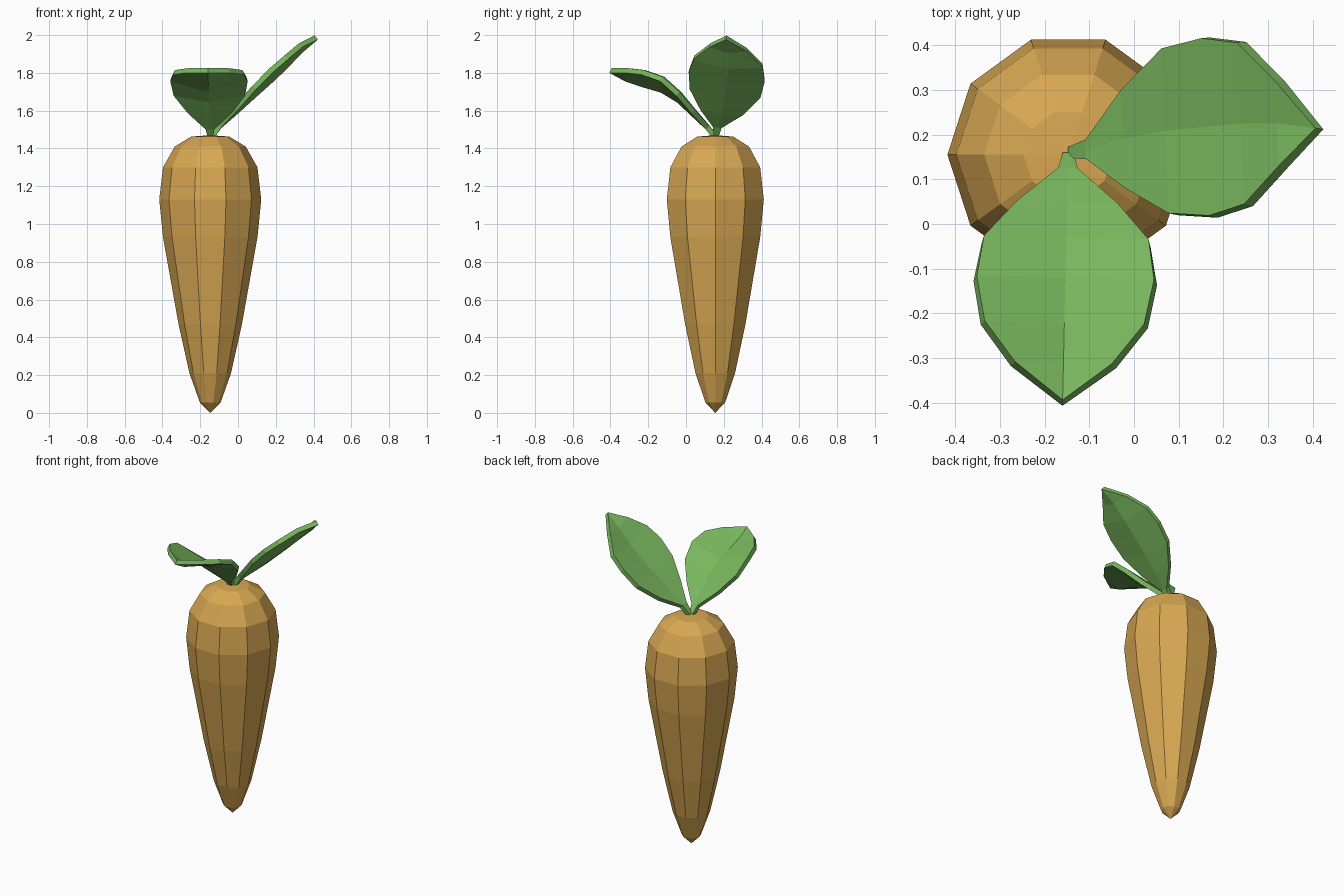
import bpy, bmesh
from math import cos, sin, pi, radians

if "Cube" in bpy.data.objects:
    bpy.data.objects.remove(bpy.data.objects["Cube"])

CX, CY = -0.147, 0.155   # root axis


def make_object(name, bm, color):
    mesh = bpy.data.meshes.new(name)
    bm.to_mesh(mesh)
    bm.free()
    obj = bpy.data.objects.new(name, mesh)
    bpy.context.collection.objects.link(obj)
    mat = bpy.data.materials.new(name + "_color")
    mat.diffuse_color = color
    mat.use_nodes = True
    mat.node_tree.nodes["Principled BSDF"].inputs["Base Color"].default_value = mat.diffuse_color
    mesh.materials.append(mat)
    return obj


def make_root():
    # Ten-sided lathe: (radius, height), closed by a point at each end
    profile = [(0.055, 0.055), (0.11, 0.21), (0.168, 0.47), (0.25, 0.93),
               (0.27, 1.13), (0.25, 1.30), (0.188, 1.41), (0.1, 1.463)]
    n = 10
    bm = bmesh.new()
    rings = [[bm.verts.new((CX + r * cos(2 * pi * i / n), CY + r * sin(2 * pi * i / n), z))
              for i in range(n)] for r, z in profile]
    bottom = bm.verts.new((CX, CY, 0.0))
    top = bm.verts.new((CX, CY, 1.47))
    for i in range(n):
        j = (i + 1) % n
        bm.faces.new((bottom, rings[0][j], rings[0][i]))
        bm.faces.new((top, rings[-1][i], rings[-1][j]))
        for a, b in zip(rings, rings[1:]):
            bm.faces.new((a[i], a[j], b[j], b[i]))
    make_object("root", bm, (0.69, 0.39, 0.085, 1))


def make_leaf(name, heading, stations, tip, skew, drop):
    # Station: (distance, height, half width, edge lift, sideways shift)
    c, s = cos(radians(heading)), sin(radians(heading))
    bm = bmesh.new()

    def vert(d, v, z):
        return bm.verts.new((CX + d * c - v * s, CY + 0.005 + d * s + v * c, z))

    rows = []
    for d, z, half, lift, shift in stations:
        k = half / 0.2
        rows.append([vert(d + side * skew * k, shift + side * half,
                          z + abs(side) * lift - side * drop * k)
                     for side in (1, 0, -1)])
    for a, b in zip(rows, rows[1:]):
        for i in (0, 1):
            bm.faces.new((a[i], a[i + 1], b[i + 1], b[i]))
    end = vert(tip[0], 0, tip[1])
    for i in (0, 1):
        bm.faces.new((rows[-1][i], rows[-1][i + 1], end))
    obj = make_object(name, bm, (0.19, 0.47, 0.11, 1))
    mod = obj.modifiers.new("thickness", "SOLIDIFY")
    mod.thickness = 0.028
    mod.offset = -1


make_root()

make_leaf("front_leaf", -91.3, [
    (0.0, 1.475, 0.012, 0.0, 0.0),
    (0.035, 1.52, 0.022, 0.0, 0.0),
    (0.11, 1.59, 0.112, 0.015, 0.0),
    (0.19, 1.665, 0.184, 0.035, 0.0),
    (0.28, 1.72, 0.198, 0.06, 0.0),
    (0.38, 1.75, 0.178, 0.065, 0.0),
    (0.47, 1.78, 0.108, 0.045, 0.0)], (0.553, 1.825), 0.0, 0.0)

make_leaf("side_leaf", 5.6, [
    (0.0, 1.475, 0.012, 0.0, 0.0),
    (0.04, 1.53, 0.022, 0.0, 0.003),
    (0.125, 1.60, 0.11, 0.01, 0.018),
    (0.22, 1.685, 0.184, 0.025, 0.027),
    (0.31, 1.765, 0.198, 0.035, 0.027),
    (0.39, 1.84, 0.18, 0.03, 0.027),
    (0.47, 1.925, 0.095, 0.02, 0.019)], (0.555, 1.998), 0.011, 0.025)
